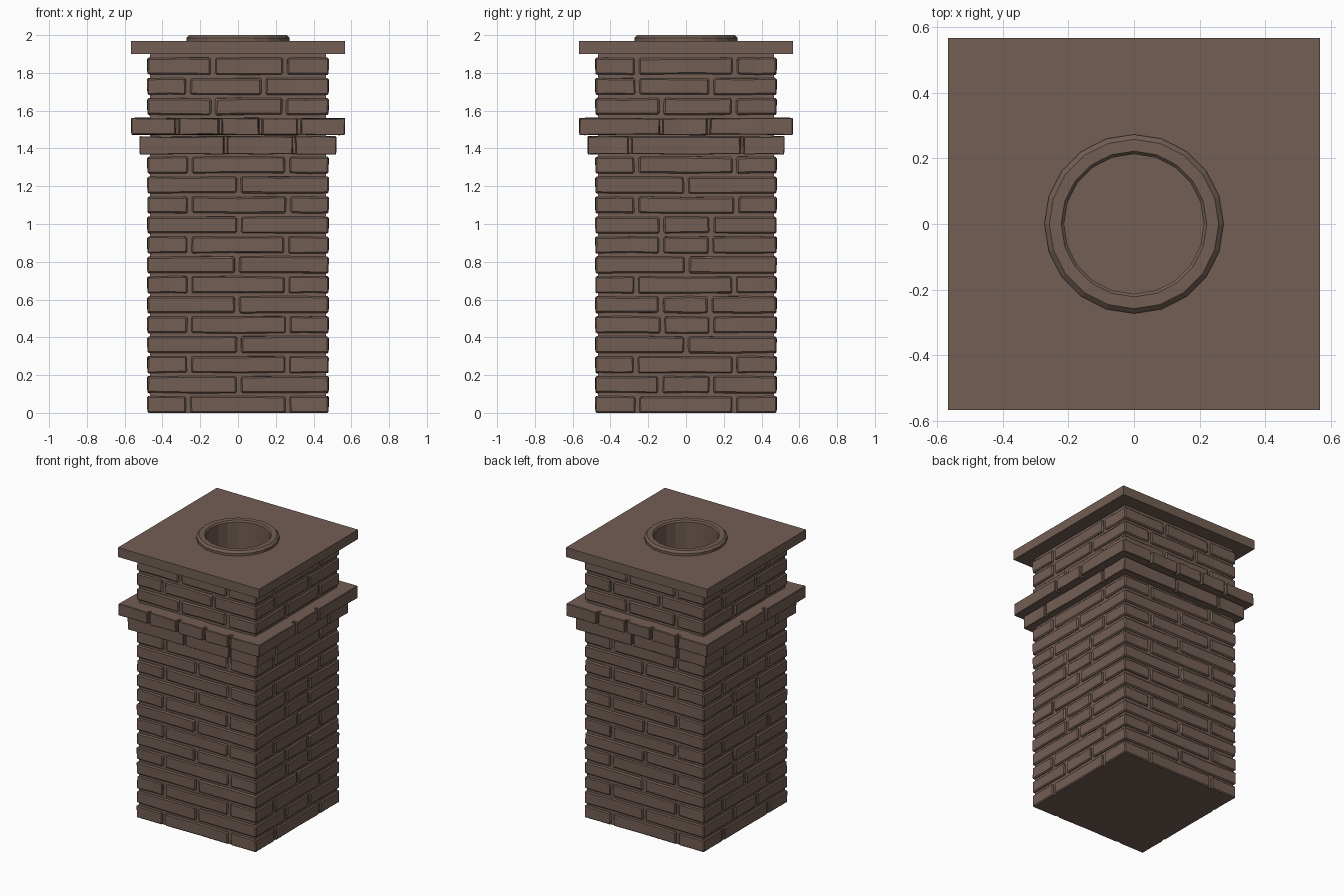
import bpy, bmesh, math, random

if "Cube" in bpy.data.objects:
    bpy.data.objects.remove(bpy.data.objects["Cube"])

random.seed(4)
brick = bpy.data.materials.new("brown brick")
brick.diffuse_color = (0.168, 0.112, 0.089, 1)
brick.use_nodes = True
brick.node_tree.nodes["Principled BSDF"].inputs["Base Color"].default_value = brick.diffuse_color


def add_object(name, bm):
    bmesh.ops.recalc_face_normals(bm, faces=bm.faces)
    me = bpy.data.meshes.new(name)
    bm.to_mesh(me)
    bm.free()
    me.materials.append(brick)
    ob = bpy.data.objects.new(name, me)
    bpy.context.collection.objects.link(ob)
    return ob


def prism(name, pts, z0, z1, wobble=0.0):
    """Extrude an outline from z0 to z1 with slightly worn edges."""
    bm = bmesh.new()
    j = lambda: random.uniform(-wobble, wobble)
    lo = [bm.verts.new((x, y, z0 + (j() if z0 > 0 else 0))) for x, y in pts]
    hi = [bm.verts.new((x + j(), y + j(), z1 + j())) for x, y in pts]
    n = len(pts)
    for i in range(n):
        k = (i + 1) % n
        bm.faces.new((lo[i], lo[k], hi[k], hi[i]))
    bm.faces.new(hi)
    bm.faces.new(lo[::-1])
    return add_object(name, bm)


def square(h):
    return [(-h, -h), (h, -h), (h, h), (-h, h)]


def lathe(name, profile, sides):
    """Revolve (radius, z) points; zero radii close the form."""
    bm = bmesh.new()
    rings = []
    for r, z in profile:
        rings.append([bm.verts.new((r * math.cos(a), r * math.sin(a), z))
                      for a in (2 * math.pi * i / sides for i in range(sides))])
    for a, b in zip(rings, rings[1:]):
        for i in range(sides):
            k = (i + 1) % sides
            bm.faces.new((a[i], a[k], b[k], b[i]))
    bmesh.ops.remove_doubles(bm, verts=bm.verts, dist=1e-5)
    return add_object(name, bm)


def course(name, h, z0, z1, joints, gap=0.012, depth=0.02, bevel=0.008):
    """One course of bricks: a square slab notched at the joints of each side."""
    pts = []
    for side in range(4):
        row = [(-h, 0)]
        stops = [-h] + list(joints[side % 2]) + [h]
        for a, b in zip(stops, stops[1:]):
            row.append(((a + b) / 2 + random.uniform(-.02, .02), random.uniform(0, .004)))
            if b < h:
                b += random.uniform(-.006, .006)
                row += [(b - gap, 0), (b - gap, depth), (b + gap, depth), (b + gap, 0)]
        c, s = [(1, 0), (0, 1), (-1, 0), (0, -1)][side]
        for t, d in row:
            y = d - h
            pts.append((t * c - y * s, t * s + y * c))
    ob = prism(name, pts, z0, z1, 0.003)
    m = ob.modifiers.new("worn edges", 'BEVEL')
    m.width = bevel
    m.segments = 1
    m.limit_method = 'ANGLE'
    return ob


# hidden cutter for the flue shaft
cutter = lathe("flue_cutter", [(0, 1.54), (0.24, 1.54), (0.24, 2.1), (0, 2.1)], 20)
cutter.hide_render = True
cutter.hide_viewport = True


def bore(ob):
    m = ob.modifiers.new("flue hole", 'BOOLEAN')
    m.object = cutter
    m.operation = 'DIFFERENCE'
    m.solver = 'EXACT'


# mortar core
bore(prism("mortar_core", square(0.467), 0, 1.905))

# lower shaft: 13 alternating courses
wide, centre, pair = (-.26, .26), (0,), (-.13, .13)
for i in range(13):
    z = i * 0.1057
    if i % 2 == 0:
        joints = (wide, pair if i in (4, 8) else wide)
    else:
        joints = (centre, pair if i % 4 == 1 else centre)
    course(f"shaft_course_{i + 1}", 0.48, z, z + 0.087, joints)

# projecting band of two courses
course("band_lower", 0.52, 1.37, 1.463, ((-.06, .30), (-.30, .30)), .01, bevel=.003)
bore(course("band_upper", 0.565, 1.473, 1.56, ((-.32, -.09, .12, .32), (-.13, .12)), .01, .03, .004))

# three courses above the band
upper = [((-.13, .25), (-.13, .25)), ((-.26, .13), (-.26, .13)), ((-.13, .25), wide)]
for i, joints in enumerate(upper):
    z = 1.578 + i * 0.107
    bore(course(f"neck_course_{i + 1}", 0.48, z, z + 0.087, joints))

# cap slab with the flue hole
bore(prism("cap_slab", square(0.567), 1.90, 1.968))

# flue pot with chamfered rim and a floor deep inside
lathe("flue_pot", [(0, 1.55), (0.213, 1.55), (0.213, 1.99), (0.222, 2.0),
                   (0.258, 2.0), (0.273, 1.985), (0.273, 1.96), (0.235, 1.96),
                   (0.235, 1.545), (0, 1.545)], 20)
